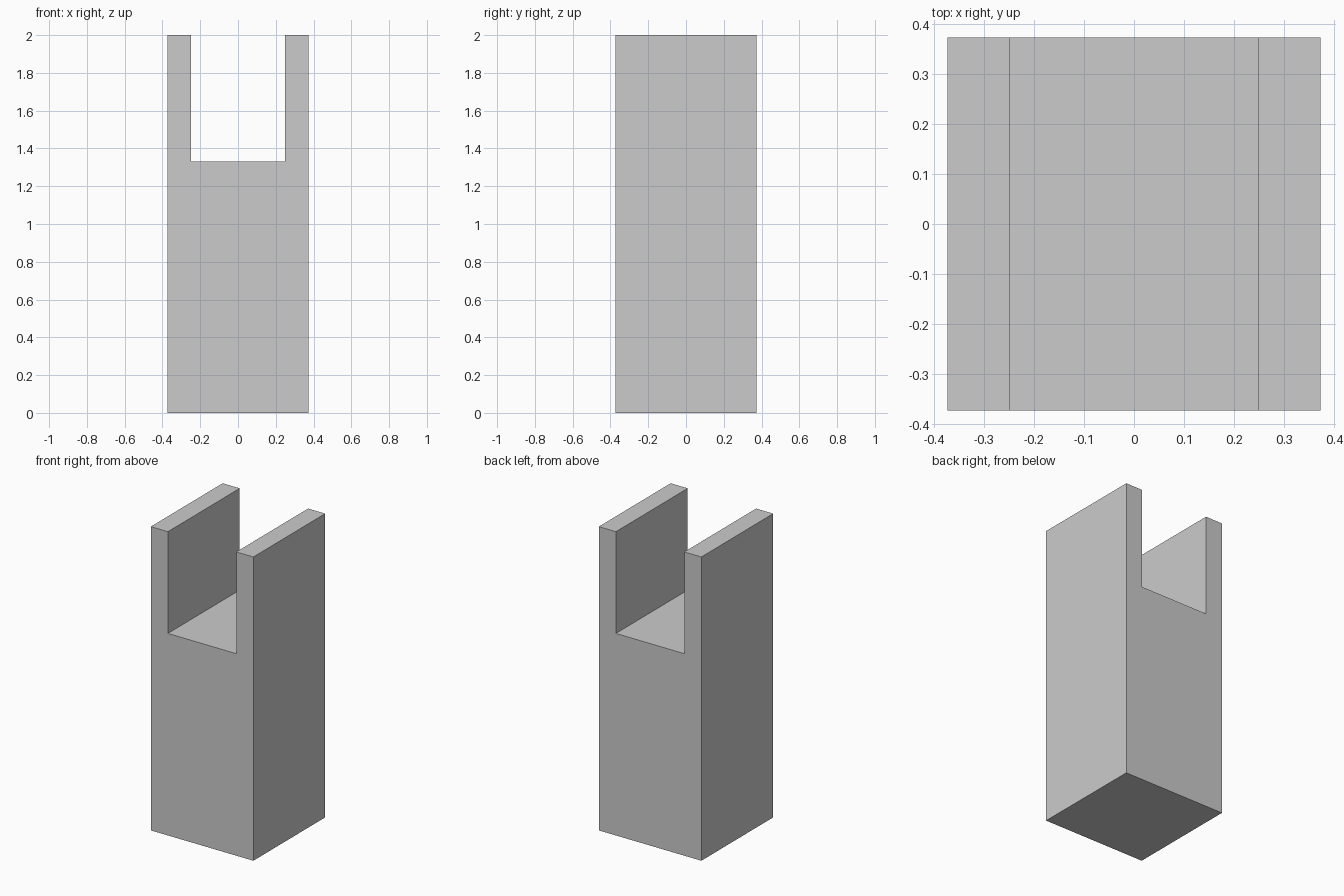
import bpy
import bmesh

if "Cube" in bpy.data.objects:
    bpy.data.objects.remove(bpy.data.objects["Cube"])

HALF = 0.3735      # half width and half depth
SLOT = 0.249       # half width of the slot
FLOOR = 1.33       # height of the slot floor
TOP = 2.0

# U-shaped front profile (x, z), right half mirrored to the left
right = [(HALF, 0), (HALF, TOP), (SLOT, TOP), (SLOT, FLOOR)]
profile = right + [(-x, z) for x, z in reversed(right)]

# Extrude the profile from front to back
bm = bmesh.new()
face = bm.faces.new([bm.verts.new((x, -HALF, z)) for x, z in profile])
ext = bmesh.ops.extrude_face_region(bm, geom=[face], use_keep_orig=True)
verts = [g for g in ext["geom"] if isinstance(g, bmesh.types.BMVert)]
bmesh.ops.translate(bm, verts=verts, vec=(0, 2 * HALF, 0))
bmesh.ops.recalc_face_normals(bm, faces=bm.faces[:])

mesh = bpy.data.meshes.new("slotted_post")
bm.to_mesh(mesh)
bm.free()
bpy.context.collection.objects.link(bpy.data.objects.new("slotted_post", mesh))
